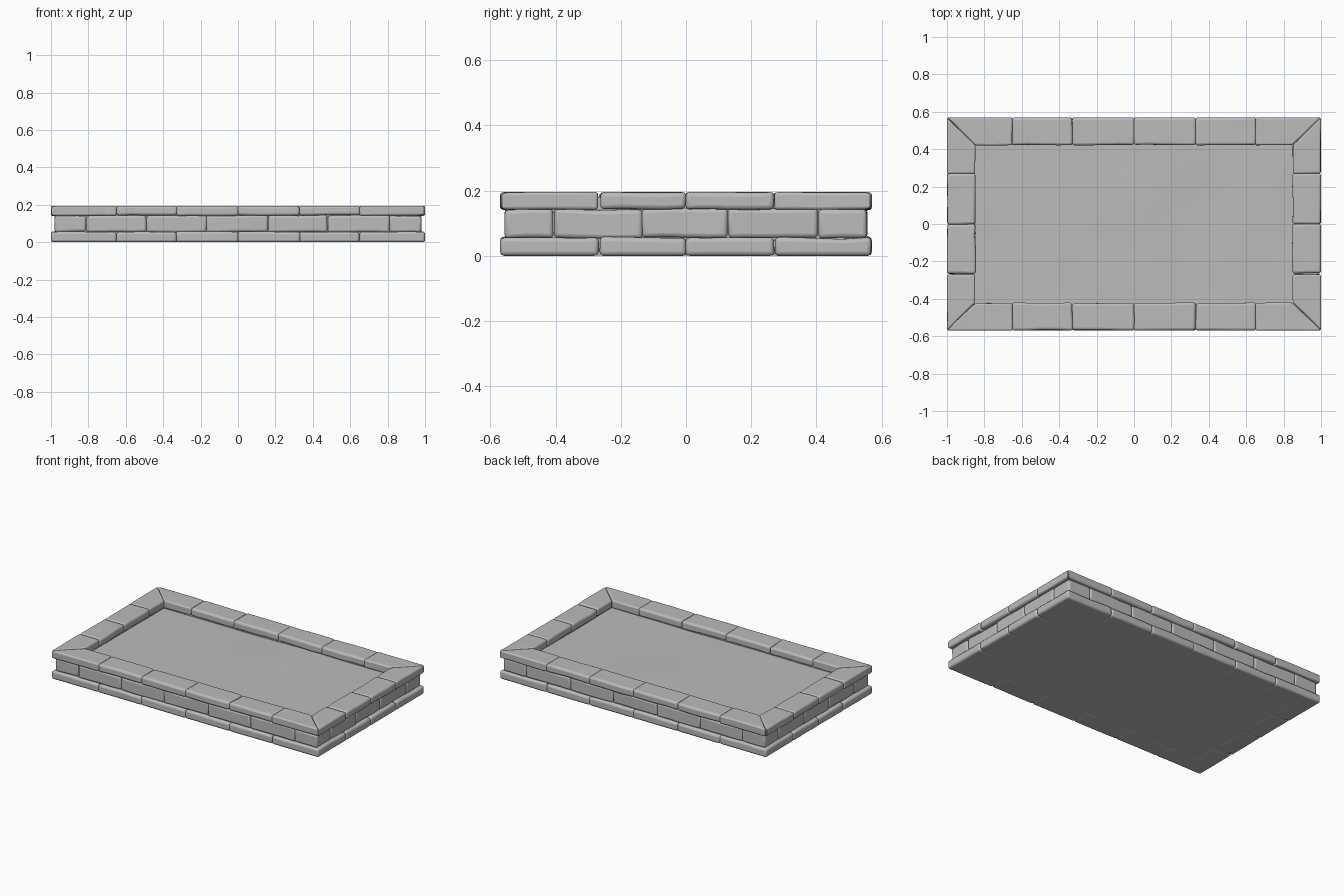
import bpy, bmesh, random
from mathutils import Vector, noise

if "Cube" in bpy.data.objects:
    bpy.data.objects.remove(bpy.data.objects["Cube"])

random.seed(4)
HX, HY, TOP = 1.0, 0.57, 0.195      # outer half sizes and height
FLOOR = 0.138

stone_grey = bpy.data.materials.new("stone_grey")
stone_grey.diffuse_color = (0.5, 0.5, 0.5, 1)
stone_grey.use_nodes = True
stone_grey.node_tree.nodes["Principled BSDF"].inputs["Base Color"].default_value = stone_grey.diffuse_color


def finish(bm, name, bevel=0.0):
    bmesh.ops.recalc_face_normals(bm, faces=bm.faces[:])
    me = bpy.data.meshes.new(name)
    bm.to_mesh(me)
    bm.free()
    me.materials.append(stone_grey)
    ob = bpy.data.objects.new(name, me)
    bpy.context.collection.objects.link(ob)
    if bevel:
        m = ob.modifiers.new("rounded_edges", 'BEVEL')
        m.width, m.segments = bevel, 3
        m.limit_method, m.angle_limit = 'ANGLE', 0.7
    bpy.ops.object.select_all(action='DESELECT')
    ob.select_set(True)
    bpy.context.view_layer.objects.active = ob
    bpy.ops.object.shade_smooth_by_angle(angle=0.7)
    return ob


def stone(name, quads, z0, z1, hx, hy, bevel=0.013, rough=0.006):
    """Worn stone raised from one or more footprint quads that share edges."""
    bm = bmesh.new()
    for q in quads:
        bm.faces.new([bm.verts.new((x, y, z0)) for x, y in q])
    bmesh.ops.remove_doubles(bm, verts=bm.verts[:], dist=1e-4)
    ext = bmesh.ops.extrude_face_region(bm, geom=bm.faces[:], use_keep_orig=True)
    for v in ext["geom"]:
        if isinstance(v, bmesh.types.BMVert):
            v.co.z = z1
    level = [e for e in bm.edges if abs(e.verts[0].co.z - e.verts[1].co.z) < 1e-4]
    bmesh.ops.subdivide_edges(bm, edges=level, cuts=3, use_grid_fill=True)
    seed = Vector([random.uniform(-50, 50) for _ in range(3)])
    for v in bm.verts:
        low = v.co.z < 0.001
        v.co += noise.noise_vector(v.co * 7 + seed) * rough
        v.co.x = max(-hx, min(hx, v.co.x))
        v.co.y = max(-hy, min(hy, v.co.y))
        v.co.z = 0.0 if low else min(TOP, v.co.z)
    return finish(bm, name, bevel)


def course(name, hx, hy, ix, iy, z0, z1, jx, jy, mitred):
    """Ring of stones: jx, jy are the joints along the long and short sides."""
    lap = 0.001
    for s in (-1, 1):
        for a, b in zip(jx, jx[1:]):
            a, b = a - lap, b + lap
            stone(name, [[(a, s*iy), (b, s*iy), (b, s*hy), (a, s*hy)]], z0, z1, hx, hy)
        for a, b in zip(jy, jy[1:]):
            a, b = a - lap, b + lap
            stone(name, [[(s*ix, a), (s*ix, b), (s*hx, b), (s*hx, a)]], z0, z1, hx, hy)
        for t in (-1, 1):
            cx, cy = jx[-1], jy[-1]
            long_q = [(s*cx, t*iy), (s*ix, t*iy), (s*hx, t*hy), (s*cx, t*hy)]
            short_q = [(s*ix, t*cy), (s*hx, t*cy), (s*hx, t*hy), (s*ix, t*iy)]
            if mitred:
                for q in (long_q, short_q):
                    stone(name + "_corner", [q], z0, z1, hx, hy, 0.009, 0.004)
            else:
                stone(name + "_corner", [long_q, short_q], z0, z1, hx, hy)


def box(name, x0, x1, y0, y1, z0, z1):
    bm = bmesh.new()
    bmesh.ops.create_cube(bm, size=1)
    for v in bm.verts:
        v.co = Vector((x0 if v.co.x < 0 else x1, y0 if v.co.y < 0 else y1,
                       z0 if v.co.z < 0 else z1))
    return finish(bm, name)


# Three courses of stones
edge_x = [-0.65, -0.33, 0, 0.33, 0.65]
edge_y = [-0.265, 0, 0.27]
course("base_stone", HX, HY, 0.86, 0.43, 0.0, 0.056, edge_x, edge_y, False)
course("wall_stone", 0.981, 0.556, 0.9, 0.475, 0.054, 0.144,
       [-0.81, -0.49, -0.17, 0.16, 0.48, 0.81], [-0.405, -0.135, 0.13, 0.405], False)
course("rim_stone", HX, HY, 0.848, 0.422, 0.142, TOP, edge_x, edge_y, True)

# Solid core that shows as mortar between the stones and closes the underside
box("mortar_core", -0.97, 0.97, -0.545, 0.545, 0.001, 0.132)

# Lining behind the inner faces of the rim
for s in (-1, 1):
    x, y = sorted((s*0.857, s*0.96)), sorted((s*0.431, s*0.535))
    box("rim_lining", x[0], x[1], -0.53, 0.53, 0.12, 0.18)
    box("rim_lining", -0.96, 0.96, y[0], y[1], 0.12, 0.18)

# Gently uneven floor of the basin
bm = bmesh.new()
bmesh.ops.create_grid(bm, x_segments=32, y_segments=18, size=1)
for v in bm.verts:
    v.co.x *= 0.88
    v.co.y *= 0.46
    v.co.z = FLOOR + 0.005 * noise.noise(Vector((v.co.x * 2.5, v.co.y * 2.5, 3.7)))
floor = finish(bm, "basin_floor")
